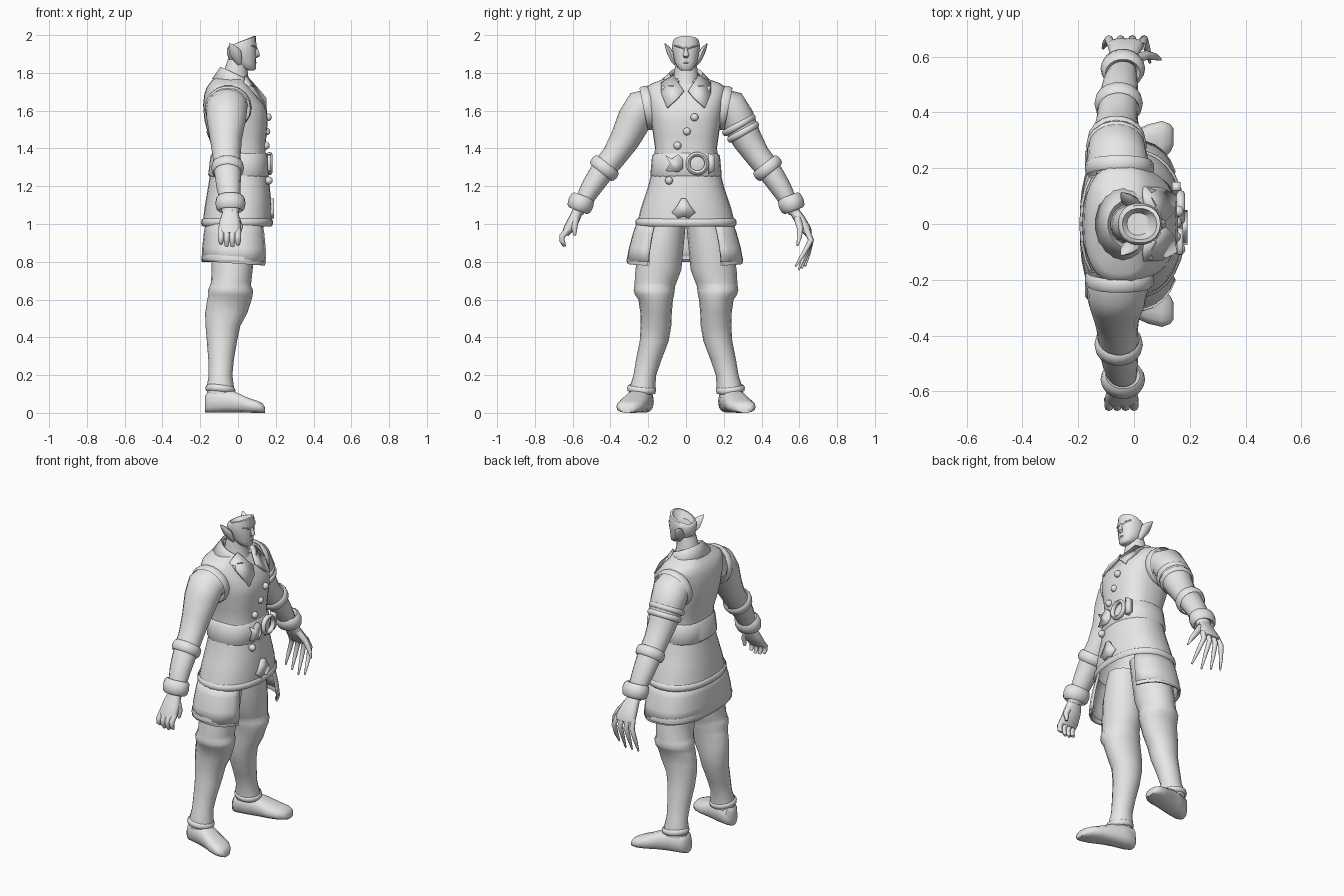
import bpy, bmesh, math
from mathutils import Vector as V

grey = bpy.data.materials.new("plain_grey")
grey.diffuse_color = (0.8, 0.8, 0.8, 1)


def finish(name, bm, thick=0.0, angle=50):
    bmesh.ops.recalc_face_normals(bm, faces=bm.faces[:])
    me = bpy.data.meshes.new(name)
    bm.to_mesh(me)
    bm.free()
    me.materials.append(grey)
    for f in me.polygons:
        f.use_smooth = True
    me.set_sharp_from_angle(angle=math.radians(angle))
    ob = bpy.data.objects.new(name, me)
    bpy.context.collection.objects.link(ob)
    if thick:
        m = ob.modifiers.new("thickness", 'SOLIDIFY')
        m.thickness = thick
        m.offset = 0
    return ob


def loft(name, rings, n=18, p=2.0, gap=0, thick=0.0, caps="se", loop=False):
    """Skin rings of (centre, u, v); gap leaves +-gap degrees open around u; caps close start / end."""
    bm = bmesh.new()
    rows = []
    for c, u, v in rings:
        row = []
        for i in range(n):
            if gap:
                a = math.radians(gap + (360 - 2 * gap) * i / (n - 1))
            else:
                a = 2 * math.pi * i / n
            ca, sa = math.cos(a), math.sin(a)
            ca = math.copysign(abs(ca) ** (2 / p), ca)
            sa = math.copysign(abs(sa) ** (2 / p), sa)
            row.append(bm.verts.new(V(c) + V(u) * ca + V(v) * sa))
        rows.append(row)
    pairs = list(zip(rows, rows[1:]))
    if loop:
        pairs.append((rows[-1], rows[0]))
    for a, b in pairs:
        for i in range(n - 1 if gap else n):
            j = (i + 1) % n
            bm.faces.new((a[i], a[j], b[j], b[i]))
    if not gap and not loop:
        if "s" in caps:
            bm.faces.new(rows[0])
        if "e" in caps:
            bm.faces.new(rows[-1])
    return finish(name, bm, thick)


def column(name, rows, **kw):
    """Upright form from rows of (z, x0, x1, y0, y1)."""
    return loft(name, [(((a + b) / 2, (c + d) / 2, z), ((b - a) / 2, 0, 0), (0, (d - c) / 2, 0))
                       for z, a, b, c, d in rows], **kw)


def limb(name, pts, n=12, p=2.0, caps="e"):
    """Tapered form along rows of (x, y, z, radius toward x, other radius)."""
    rings = []
    for i, q in enumerate(pts):
        t = (V(pts[min(i + 1, len(pts) - 1)][:3]) - V(pts[max(i - 1, 0)][:3])).normalized()
        u = (V((1, 0, 0)) - t * t.x).normalized()
        rings.append((V(q[:3]), u * q[3], t.cross(u) * q[4]))
    return loft(name, rings, n, p, caps=caps)


def band(name, c, axis, ru, rv, w, t, ref=(1, 0, 0), n=18, p=2.0, full=False):
    """Rounded band of width w and bulge t around an axis; full closes the inside too."""
    ax = V(axis).normalized()
    u = (V(ref) - ax * V(ref).dot(ax)).normalized()
    v = ax.cross(u)
    rings = []
    for k in range(-2, 6 if full else 3):
        a = k * math.pi / 4
        o, r = math.sin(a) * w / 2, math.cos(a) * t
        rings.append((V(c) + ax * o, u * (ru + r), v * (rv + r)))
    return loft(name, rings, n, p, caps="", loop=full)


def plate(name, pts, depth=0.02):
    """Flat polygon of 3D points with thickness."""
    bm = bmesh.new()
    bm.faces.new([bm.verts.new(q) for q in pts])
    return finish(name, bm, depth, 30)


def ball(name, c, r):
    bm = bmesh.new()
    bmesh.ops.create_uvsphere(bm, u_segments=12, v_segments=8, radius=r)
    bmesh.ops.translate(bm, verts=bm.verts[:], vec=c)
    return finish(name, bm)


def sym(z, x0, x1, h):
    return (z, x0, x1, -h, h)


# vest and tunic skirt
column("vest", [sym(1.365, -.135, .147, .166), sym(1.41, -.14, .146, .165), sym(1.46, -.155, .15, .172),
                sym(1.55, -.178, .158, .186), sym(1.63, -.185, .15, .2), sym(1.69, -.178, .1, .212),
                sym(1.725, -.165, .072, .208), sym(1.745, -.15, .055, .18), sym(1.77, -.13, .045, .11)],
       n=28, p=2.6, caps="")
column("tunic_skirt", [sym(1.26, -.148, .16, .186), sym(1.2, -.158, .168, .2), sym(1.14, -.168, .174, .22),
                       sym(1.08, -.178, .178, .24), sym(1.0, -.187, .177, .26)], n=28, p=2.25, caps="")
band("tunic_hem", (-.005, 0, 1.008), (0, 0, 1), .181, .258, .04, .01, n=28, p=2.25)
loft("coat_tail", [((-.01, -.006, z), (rx, 0, 0), (0, ry, 0)) for z, rx, ry in
                   ((1.02, .153, .243), (.95, .165, .268), (.87, .174, .29), (.8, .177, .302))],
     n=26, p=2.6, gap=34, thick=.014)
loft("coat_tail_hem", [((-.012, -.006, .81 + .022 * math.sin(a)), (.174 + .009 * math.cos(a), 0, -.012),
                        (0, .3 + .009 * math.cos(a), 0)) for a in [k * math.pi / 3 for k in range(6)]],
     n=26, p=2.6, gap=34, loop=True)

# belt, buckle and front ornaments
column("belt", [sym(1.25, -.148, .157, .183), sym(1.26, -.158, .166, .189), sym(1.36, -.146, .158, .18),
                sym(1.375, -.135, .147, .166)], n=24, p=2.4, caps="")
band("buckle_ring", (.167, .06, 1.32), (1, 0, 0), .05, .05, .03, .012, ref=(0, 0, 1), full=True)
limb("buckle_boss", [(.16, .06, 1.32, .03, .03), (.176, .06, 1.32, .028, .028)])
plate("belt_plate_left", [(.165, y, z) for y, z in ((-.11, 1.365), (-.075, 1.345), (-.04, 1.37), (-.015, 1.34),
      (-.015, 1.295), (-.04, 1.275), (-.11, 1.28), (-.085, 1.32))])
plate("belt_plate_right", [(.152, y, z) for y, z in ((.12, 1.375), (.15, 1.36), (.15, 1.28), (.12, 1.265))], .03)
plate("shell_pendant", [(.18, y, z) for y, z in ((-.025, 1.135), (.0, 1.135), (.02, 1.1), (.05, 1.06),
      (.03, 1.045), (.015, 1.03), (-.015, 1.04), (-.045, 1.03), (-.055, 1.045), (-.075, 1.06), (-.045, 1.1))], .022)
for x, y, z in ((.158, .045, 1.565), (.15, .005, 1.49), (.147, -.045, 1.415), (.163, -.09, 1.23)):
    ball("button", (x, y, z), .021)

# neck, collar and lapels
column("neck", [sym(1.74, -.083, .065, .07), sym(1.79, -.078, .053, .066), sym(1.83, -.068, .05, .06),
                sym(1.87, -.055, .055, .056)], n=14, caps="")
loft("collar", [((-.014, 0, 1.778), (.074, 0, -.036), (0, .077, 0)), ((-.014, 0, 1.79), (.08, 0, -.037), (0, .088, 0)),
                ((-.022, 0, 1.744), (.112, 0, -.022), (0, .138, 0))], n=18, gap=28, thick=.012)
for s in (-1, 1):
    plate("lapel", [(.04, s * .066, 1.785), (.03, s * .132, 1.744), (.095, s * .13, 1.69), (.148, s * .1, 1.615),
                    (.145, s * .045, 1.665), (.112, s * .012, 1.705)], .012)

# head with a hollow, slanted crown
loft("head", [((x, 0, z), (rx, 0, t), (0, ry, 0)) for x, z, rx, t, ry in
              ((.065, 1.812, .02, 0, .024), (.046, 1.828, .048, -.008, .044), (.023, 1.862, .072, -.01, .061),
               (.02, 1.9, .078, 0, .069), (.02, 1.94, .077, .012, .076), (.022, 1.968, .073, .027, .068),
               (.02, 1.97, .062, .025, .056), (.015, 1.935, .04, .01, .04))], n=18, p=2.2)
limb("nose", [(.09, 0, 1.935, .01, .008), (.1, 0, 1.91, .012, .011), (.104, 0, 1.892, .012, .016),
              (.092, 0, 1.882, .006, .012)], n=8)
limb("lips", [(.085, -.022, 1.852, .005, .002), (.091, 0, 1.854, .008, .006), (.085, .022, 1.852, .005, .002)], n=8)
for s in (-1, 1):
    limb("brow", [(.094, s * .01, 1.928, .006, .004), (.089, s * .035, 1.938, .006, .005),
                  (.073, s * .06, 1.944, .005, .003)], n=8)
    limb("ear", [(.008, s * .056, 1.845, .01, .008), (.0, s * .068, 1.868, .022, .014),
                 (-.014, s * .083, 1.905, .033, .017), (-.03, s * .098, 1.933, .022, .012),
                 (-.045, s * .112, 1.955, .003, .003)], n=8)

for s in (-1, 1):
    # arm with armhole trim and cuffs
    limb("arm", [(-.055, s * .19, 1.625, .108, .092), (-.06, s * .232, 1.62, .11, .095),
                 (-.062, s * .272, 1.555, .104, .092), (-.064, s * .325, 1.445, .084, .079),
                 (-.06, s * .38, 1.36, .074, .067), (-.055, s * .44, 1.285, .072, .064),
                 (-.05, s * .5, 1.195, .064, .056), (-.04, s * .555, 1.1, .05, .042),
                 (-.04, s * .575, 1.06, .045, .03)], n=16)
    band("armhole_trim", (-.052, s * .2, 1.615), (0, s, -.2), .116, .112, .05, .008)
    band("elbow_cuff", (-.055, s * .432, 1.296), (0, s * .62, -.78), .074, .072, .06, .013)
    band("wrist_cuff", (-.04, s * .557, 1.11), (0, s * .35, -.94), .062, .052, .085, .018, full=True)

    # leg, boot fold and foot
    rows = ((1.02, -.14, .09, .0, .19), (.95, -.143, .09, .006, .22), (.88, -.145, .088, .013, .245),
            (.76, -.14, .078, .024, .268), (.69, -.143, .07, .05, .272), (.67, -.15, .07, .058, .274),
            (.65, -.159, .08, .06, .277), (.625, -.157, .078, .063, .27), (.6, -.163, .072, .069, .252),
            (.53, -.174, .05, .075, .242), (.46, -.172, .012, .078, .24), (.38, -.165, -.005, .092, .245),
            (.28, -.157, -.022, .13, .265), (.2, -.155, -.03, .158, .278), (.14, -.165, -.022, .162, .298),
            (.1, -.165, -.02, .165, .302))
    column("leg", [(z, a, b, min(s * c, s * d), max(s * c, s * d)) for z, a, b, c, d in rows], n=16, caps="")
    band("ankle_trim", (-.093, s * .235, .125), (.12, s * -.1, 1), .07, .068, .035, .01)
    loft("foot", [((x, s * y, h / 2), (0, w, 0), (0, 0, h / 2)) for x, y, w, h in
                  ((-.175, .225, .035, .09), (-.155, .228, .058, .12), (-.08, .242, .064, .13),
                   (-.02, .26, .066, .115), (.05, .283, .074, .082), (.1, .299, .07, .065),
                   (.13, .308, .05, .052), (.142, .312, .03, .03))], n=14, p=2.6)

# relaxed hand
limb("palm_relaxed", [(-.04, -.572, 1.07, .04, .028), (-.042, -.595, 1.02, .054, .03),
                      (-.045, -.625, .97, .06, .026), (-.045, -.64, .945, .056, .018)], p=2.5)
for i in range(4):
    x = -.09 + i * .03
    tip = (.895, .882, .88, .89)[i]
    limb("finger_relaxed", [(x, -.625, .97, .017, .017), (x, -.656, .935, .016, .016),
                            (x, -.656, .91, .015, .014), (x, -.643, tip, .01, .008)], n=8)
limb("thumb_relaxed", [(-.01, -.585, 1.03, .02, .02), (.01, -.59, .985, .017, .016), (.005, -.59, .94, .008, .008)], n=8)

# spread hand
limb("palm_spread", [(-.04, .572, 1.07, .038, .026), (-.035, .605, 1.02, .052, .03),
                     (-.03, .64, .965, .066, .026), (-.03, .65, .945, .062, .018)], p=2.5)
for i in range(4):
    x, f = -.078 + i * .034, i - 1.5
    limb("finger_spread", [(x, .638, .97, .017, .017), (x + f * .008, .662, .915, .015, .015),
                           (x + f * .016, .648 - i * .008, .845, .012, .012),
                           (x + f * .022, .63 - i * .017, .775 - .01 * (i % 3), .005, .005)], n=8)
limb("thumb_spread", [(.0, .59, 1.03, .022, .02), (.045, .605, .975, .018, .017), (.075, .6, .93, .014, .013),
                      (.095, .59, .885, .005, .005)], n=8)

# upper arm band on one side
for y, z, r in ((.28, 1.524, .089), (.303, 1.487, .084)):
    band("arm_band", (-.063, y, z), (0, .5, -.86), r + .008, r, .035, .012)
